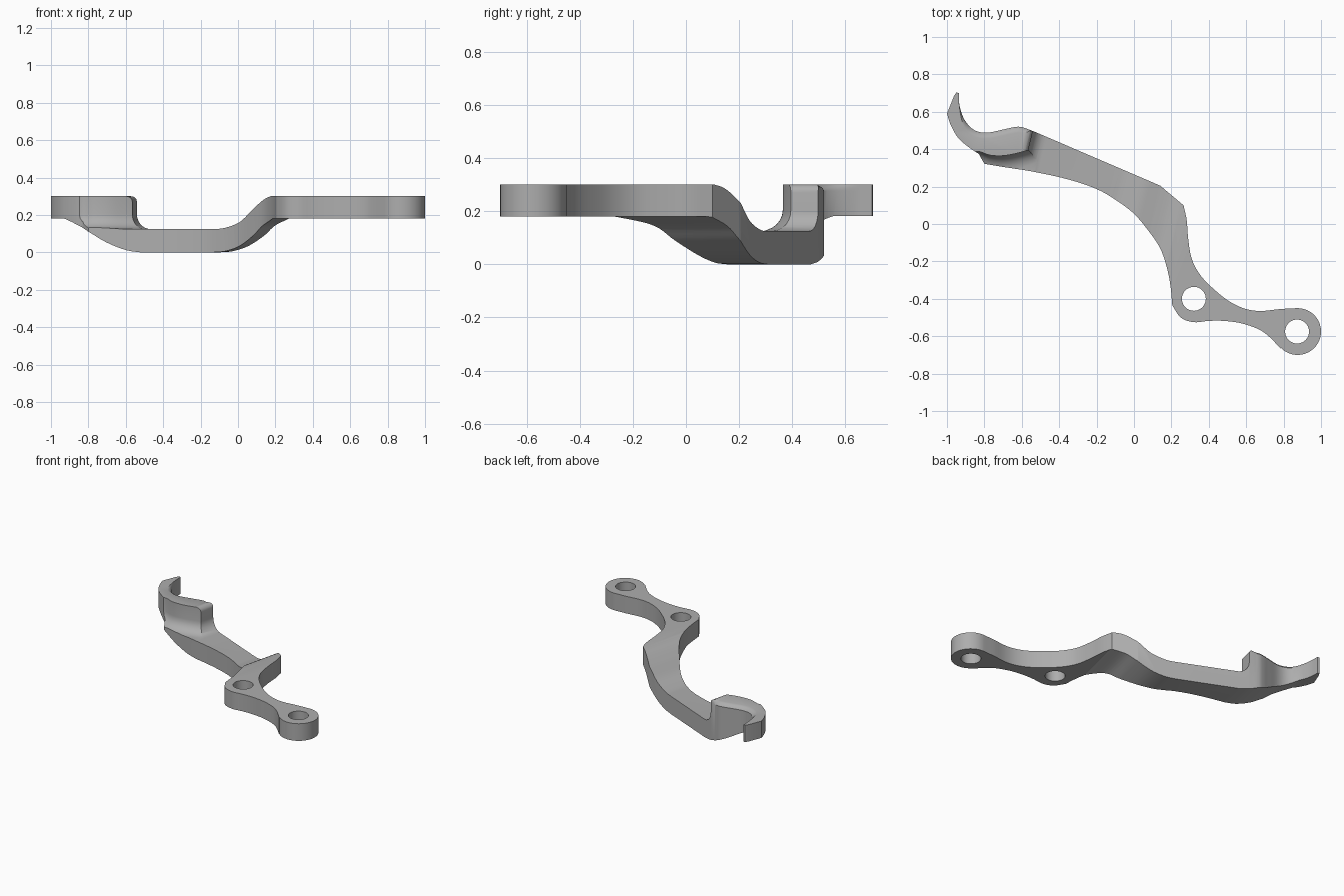
import bpy, bmesh, math
from mathutils import Vector

cube = bpy.data.objects.get("Cube")
if cube:
    bpy.data.objects.remove(cube, do_unlink=True)

SHEAR = 0.24  # the bends run across the arm at a slant


def spline(pts, n=5):
    """Smooth curve through the points (Catmull-Rom)."""
    p = [Vector(q) for q in pts]
    p = [2 * p[0] - p[1]] + p + [2 * p[-1] - p[-2]]
    out = []
    for a, b, c, d in zip(p, p[1:], p[2:], p[3:]):
        for i in range(n):
            t = i / n
            out.append(0.5 * (2 * b + (c - a) * t + (2 * a - 5 * b + 4 * c - d) * t * t
                              + (3 * b - a - 3 * c + d) * t ** 3))
    return out + [p[-2]]


def arc(cx, cy, r, start, end, n=10):
    return [Vector((cx + r * math.cos(math.radians(start + (end - start) * i / n)),
                    cy + r * math.sin(math.radians(start + (end - start) * i / n))))
            for i in range(n + 1)]


def tidy(pts):
    """Drop repeated neighbours."""
    return [p for i, p in enumerate(pts) if (p - pts[i - 1]).length > 1e-4]


def loft(name, rings):
    """Closed solid through matching rings of 3D points."""
    bm = bmesh.new()
    rows = [[bm.verts.new(co) for co in ring] for ring in rings]
    for lo, hi in zip(rows, rows[1:]):
        for i in range(len(lo)):
            bm.faces.new((lo[i - 1], lo[i], hi[i], hi[i - 1]))
    bm.faces.new(rows[0])
    bm.faces.new(rows[-1])
    bmesh.ops.recalc_face_normals(bm, faces=bm.faces[:])
    mesh = bpy.data.meshes.new(name)
    bm.to_mesh(mesh)
    bm.free()
    obj = bpy.data.objects.new(name, mesh)
    bpy.context.collection.objects.link(obj)
    return obj


def combine(obj, tool, operation):
    mod = obj.modifiers.new(tool.name, "BOOLEAN")
    mod.object, mod.operation, mod.solver = tool, operation, "EXACT"
    bpy.context.view_layer.objects.active = obj
    bpy.ops.object.modifier_apply(modifier=mod.name)
    bpy.data.objects.remove(tool, do_unlink=True)


# Plan outline: hook, straight back, pivot neck, end eye, front sweep, finger ledge
hook_back = spline([(-.937, .7), (-.932, .63), (-.905, .555), (-.855, .503), (-.79, .488),
                    (-.7, .505), (-.64, .518), (-.6, .518), (-.54, .497)])
neck_back = spline([(.265, .1), (.282, .02), (.29, -.08), (.31, -.19), (.36, -.28), (.44, -.36),
                    (.52, -.42), (.6, -.455), (.68, -.465), (.78, -.455), (.87, -.45)])
neck_front = spline([(.785, -.667), (.72, -.6), (.66, -.56), (.57, -.53), (.48, -.518),
                     (.4, -.518), (.32, -.525), (.25, -.5), (.205, -.435)])
arm_front = spline([(.205, -.435), (.195, -.33), (.175, -.23), (.14, -.13), (.08, -.04),
                    (0, .055), (-.1, .13), (-.2, .187), (-.35, .238), (-.54, .28),
                    (-.7, .305), (-.8, .322)])
hook_front = spline([(-.83, .375), (-.88, .408), (-.94, .46), (-.98, .53), (-1, .59)])
tip = [Vector((-.962, .685)), Vector((-.95, .703))]
outline = tidy(hook_back + [Vector((.14, .205))] + neck_back
               + arc(.875, -.575, .125, 90, -135, 28) + neck_front + arm_front + hook_front + tip)


def eased(amount):
    """Outline pulled in along the back rim of the hook."""
    out = []
    for i, p in enumerate(outline):
        q = p.copy()
        if p.x < -.54 and i < len(hook_back):
            along = outline[i + 1] - outline[i - 1]
            weight = max(0, min(1, (p.x + .935) / .06, (-.54 - p.x) / .05))
            q += Vector((along.y, -along.x)).normalized() * amount * weight
        out.append(q)
    return out


levels = [(-.1, 0), (.277, 0), (.288, .008), (.296, .02), (.302, .036)]
lever = loft("lever", [[(p.x, p.y, z) for p in eased(a)] for z, a in levels])

# Side profile: raised pivot end, dropped middle, raised hook
top = ([Vector((-1.5, .3)), Vector((-.71, .3))] + arc(-.69, .27, .03, 90, 0, 6)
       + arc(-.58, .205, .08, 180, 270)
       + spline([(-.17, .125), (-.1, .13), (0, .163), (.092, .233), (.17, .283), (.23, .3)])
       + [Vector((1.5, .3))])
bottom = ([Vector((1.5, .18))]
          + spline([(.25, .18), (.16, .143), (.092, .09), (0, .035), (-.09, .007), (-.17, 0)])
          + spline([(-.59, 0), (-.66, .01), (-.73, .033), (-.8, .065), (-.877, .11),
                    (-.976, .157), (-1.04, .182)])
          + [Vector((-1.5, .182))])
profile = tidy(top + bottom)
bends = loft("bends", [[(p.x + SHEAR * y, y, p.y) for p in profile] for y in (-1.2, 1.2)])
combine(lever, bends, "INTERSECT")

# Hollow in front of the hook wall, with a rounded foot
wall = spline([(-.93, .36), (-.84, .388), (-.77, .368), (-.69, .366), (-.6, .385), (-.5, .415)])
rings = []
for z, back in [(.126, .08)] + [(.205 - .078 * math.sin(a * math.pi / 12),
                                 .08 * (1 - math.cos(a * math.pi / 12)))
                                for a in (5, 4, 3, 2, 1, 0)] + [(.4, 0)]:
    rings.append([(p.x, p.y - back, z) for p in wall] + [(-.5, .1, z), (-.93, .1, z)])
combine(lever, loft("finger_hollow", rings), "DIFFERENCE")

# Pivot hole and end hole
for x, y in ((.32, -.4), (.872, -.575)):
    circle = arc(x, y, .064, 0, 360, 40)[:-1]
    combine(lever, loft("hole", [[(p.x, p.y, z) for p in circle] for z in (0, .5)]), "DIFFERENCE")

# Plain grey metal
metal = bpy.data.materials.new("grey metal")
metal.use_nodes = True
colour = (.42, .42, .42, 1)
metal.diffuse_color = colour
metal.node_tree.nodes["Principled BSDF"].inputs["Base Color"].default_value = colour
lever.data.materials.clear()
lever.data.materials.append(metal)

bpy.ops.object.select_all(action="DESELECT")
lever.select_set(True)
bpy.context.view_layer.objects.active = lever
bpy.ops.object.shade_smooth_by_angle(angle=math.radians(30))
